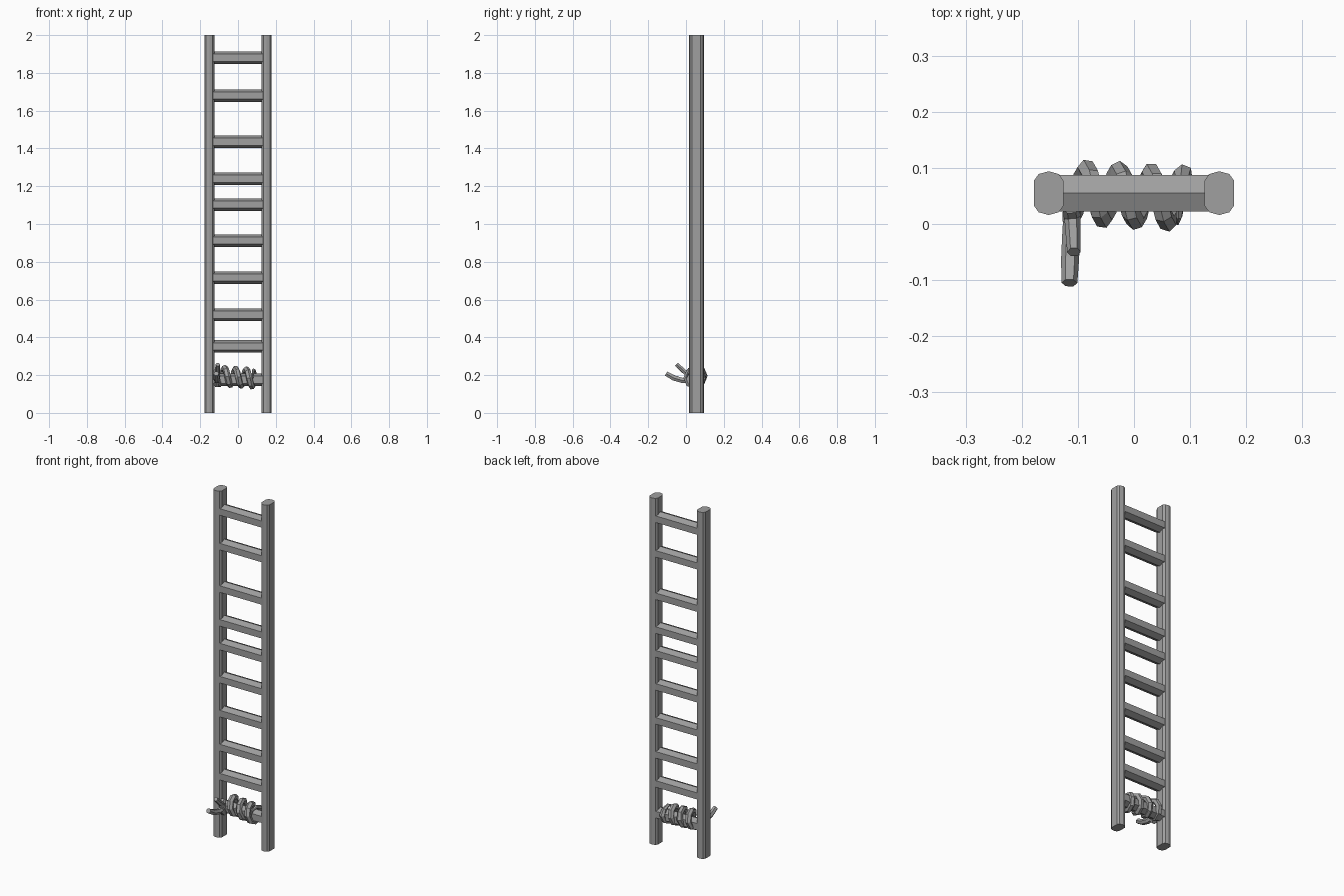
import bpy, bmesh, math
from mathutils import Vector

cube = bpy.data.objects.get("Cube")
if cube:
    bpy.data.objects.remove(cube)

grey = bpy.data.materials.new("weathered_grey")
grey.use_nodes = True
grey.diffuse_color = (0.35, 0.35, 0.35, 1)
grey.node_tree.nodes["Principled BSDF"].inputs["Base Color"].default_value = (0.35, 0.35, 0.35, 1)


def prism(name, ring, sweep):
    """Closed ring of points extruded along a vector."""
    bm = bmesh.new()
    face = bm.faces.new([bm.verts.new(p) for p in ring])
    ext = bmesh.ops.extrude_face_region(bm, geom=[face], use_keep_orig=True)
    moved = [g for g in ext["geom"] if isinstance(g, bmesh.types.BMVert)]
    bmesh.ops.translate(bm, verts=moved, vec=sweep)
    bmesh.ops.recalc_face_normals(bm, faces=bm.faces)
    mesh = bpy.data.meshes.new(name)
    bm.to_mesh(mesh)
    bm.free()
    mesh.materials.append(grey)
    obj = bpy.data.objects.new(name, mesh)
    bpy.context.collection.objects.link(obj)
    return obj


def rope(name, points, thickness):
    """Faceted six-sided rope through points; thickness is one radius per point."""
    curve = bpy.data.curves.new(name + "_path", "CURVE")
    curve.dimensions = "3D"
    curve.bevel_depth = 1
    curve.bevel_resolution = 1
    curve.use_fill_caps = True
    spline = curve.splines.new("POLY")
    spline.points.add(len(points) - 1)
    spline.use_smooth = False
    for pt, co, r in zip(spline.points, points, thickness):
        pt.co = (*co, 1)
        pt.radius = r
    helper = bpy.data.objects.new(name + "_path", curve)
    bpy.context.collection.objects.link(helper)
    deps = bpy.context.evaluated_depsgraph_get()
    mesh = bpy.data.meshes.new_from_object(helper.evaluated_get(deps))
    bpy.data.objects.remove(helper)
    mesh.materials.clear()
    mesh.materials.append(grey)
    mesh.polygons.foreach_set("use_smooth", [False] * len(mesh.polygons))
    obj = bpy.data.objects.new(name, mesh)
    bpy.context.collection.objects.link(obj)
    return obj


DEPTH = 0.055   # y of the ladder's middle plane

# Side rails: rounded posts with bevelled corners
quarter = [(0.0265, 0.022), (0.018, 0.034), (0, 0.039)]
half = quarter + [(-x, y) for x, y in quarter[1::-1]]
outline = half + [(-x, -y) for x, y in half]
for side, x0 in (("left", 0.152), ("right", -0.152)):
    prism(side + "_rail", [(x0 + x, DEPTH + y, 0) for x, y in outline], Vector((0, 0, 2)))

# Rungs: six-sided bars, point up, unevenly spaced
hexagon = [(0, 0.033), (0.0325, 0.019), (0.0325, -0.019),
           (0, -0.033), (-0.0325, -0.019), (-0.0325, 0.019)]
heights = [0.175, 0.352, 0.52, 0.716, 0.912, 1.103, 1.24, 1.435, 1.68, 1.88]
for i, z in enumerate(heights, 1):
    prism(f"rung_{i}", [(-0.145, DEPTH + y, z + h) for y, h in hexagon], Vector((0.29, 0, 0)))

# Rope coil round the lowest rung, drooping a little and tapering at its end
STEPS, TURNS = 8, 4
coil, girth = [], []
for i in range(STEPS * TURNS + 1):
    turn = i / STEPS
    a = math.tau * turn
    coil.append((-0.113 + 0.0575 * turn if turn < 3.5 else 0.088 - 0.02 * (turn - 3.5),
                 0.056 - 0.003 * turn - 0.044 * math.cos(a),
                 0.197 - 0.004 * turn - 0.044 * math.sin(a)))
    girth.append(0.017 if turn <= 3.5 else 0.017 - 0.03 * (turn - 3.5))
rope("rope_coil", coil, girth)

# Knot and the two loose rope ends
rope("rope_knot", [(-0.112, 0.03, 0.145), (-0.11, 0.012, 0.165),
                   (-0.11, 0.01, 0.2), (-0.112, 0.03, 0.225)], [0.015] * 4)
rope("long_rope_end", [(-0.11, 0.03, 0.175), (-0.112, -0.02, 0.172),
                       (-0.114, -0.065, 0.185), (-0.115, -0.105, 0.208)],
     [0.015, 0.016, 0.016, 0.014])
rope("short_rope_end", [(-0.11, 0.03, 0.19), (-0.109, -0.005, 0.215),
                        (-0.107, -0.05, 0.257)], [0.015, 0.014, 0.012])
